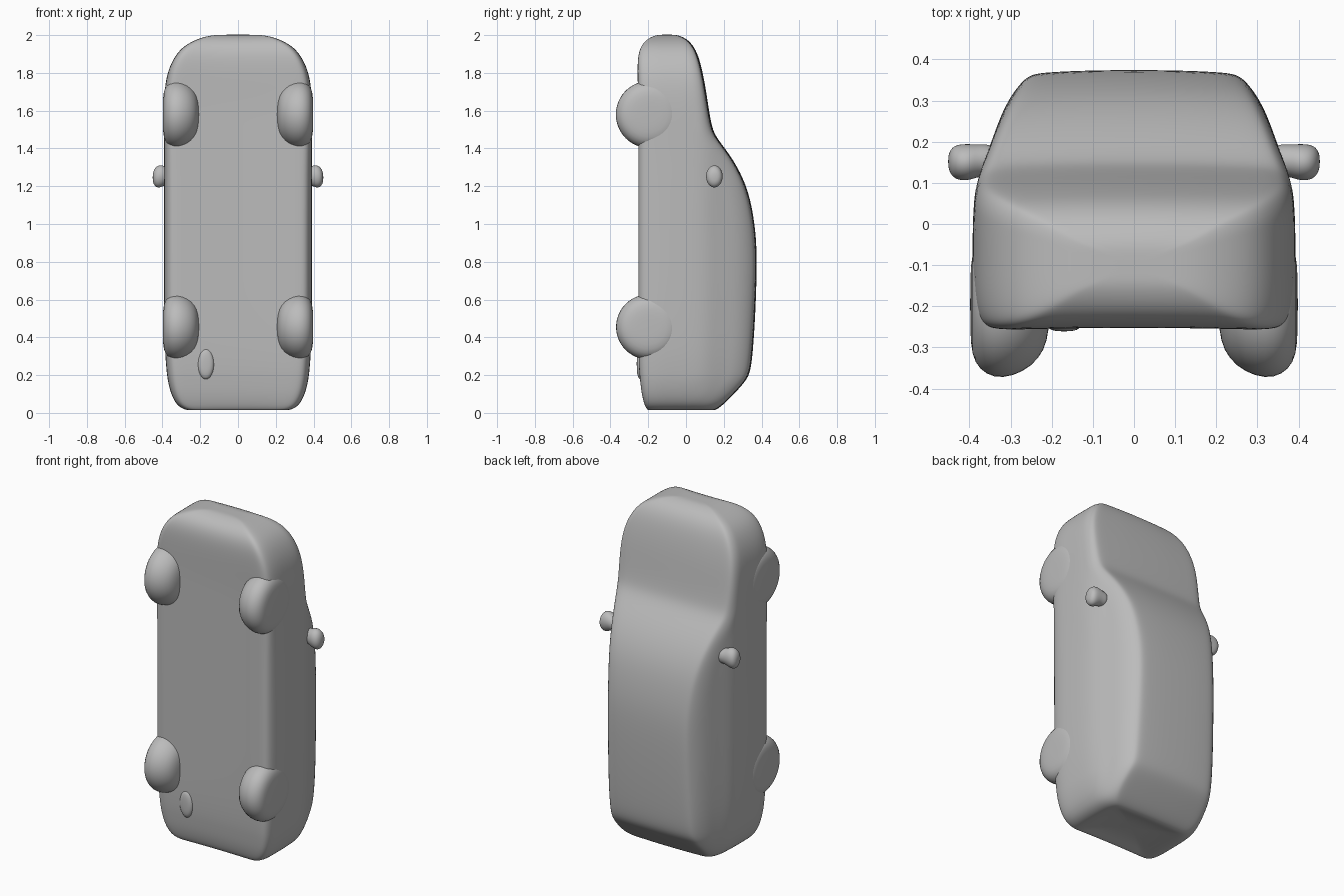
import bpy, bmesh, math
from mathutils import Vector

cube = bpy.data.objects.get("Cube")
if cube:
    bpy.data.objects.remove(cube, do_unlink=True)

grey = bpy.data.materials.new("clay_grey")
grey.use_nodes = True
colour = (0.5, 0.5, 0.5, 1)
grey.diffuse_color = colour
grey.node_tree.nodes["Principled BSDF"].inputs["Base Color"].default_value = colour


def loft(name, rings, levels=1):
    """Skin closed rings of points, cap the ends and smooth the result."""
    bm = bmesh.new()
    loops = [[bm.verts.new(p) for p in ring] for ring in rings]
    n = len(rings[0])
    for a, b in zip(loops, loops[1:]):
        for i in range(n):
            j = (i + 1) % n
            bm.faces.new((a[i], a[j], b[j], b[i]))
    bm.faces.new(loops[0])
    bm.faces.new(loops[-1])
    bmesh.ops.recalc_face_normals(bm, faces=bm.faces)
    for f in bm.faces:
        f.smooth = True
    me = bpy.data.meshes.new(name)
    bm.to_mesh(me)
    bm.free()
    me.materials.append(grey)
    ob = bpy.data.objects.new(name, me)
    bpy.context.collection.objects.link(ob)
    if levels:
        sub = ob.modifiers.new("smooth", 'SUBSURF')
        sub.levels = sub.render_levels = levels
    return ob


def lerp_table(table, v):
    for (a, fa), (b, fb) in zip(table, table[1:]):
        if v <= b:
            return fa + (fb - fa) * max(0, (v - a) / (b - a))
    return table[-1][1]


# Body: stations from tail to nose (height, underside y, top y, half width)
stations = [
    (0.012, -0.19, 0.13, 0.24), (0.015, -0.205, 0.155, 0.28),
    (0.04, -0.22, 0.19, 0.325), (0.10, -0.235, 0.25, 0.355),
    (0.17, -0.243, 0.315, 0.372), (0.22, -0.248, 0.338, 0.378),
    (0.32, -0.252, 0.35, 0.387), (0.5, -0.253, 0.362, 0.391),
    (0.7, -0.253, 0.37, 0.392), (0.87, -0.253, 0.371, 0.392),
    (1.0, -0.253, 0.36, 0.392), (1.13, -0.253, 0.337, 0.392),
    (1.23, -0.253, 0.304, 0.392), (1.32, -0.253, 0.258, 0.392),
    (1.40, -0.253, 0.203, 0.392), (1.47, -0.253, 0.148, 0.392),
    (1.53, -0.253, 0.13, 0.392), (1.62, -0.253, 0.115, 0.392),
    (1.72, -0.255, 0.10, 0.388), (1.81, -0.257, 0.083, 0.372),
    (1.89, -0.255, 0.062, 0.335), (1.945, -0.238, 0.035, 0.285),
    (1.98, -0.205, 0.0, 0.215), (1.998, -0.165, -0.04, 0.15)]
# Width of the sides against y: flat doors, belt line, leaning cabin
lean = [(-0.3, 0.97), (-0.15, 1.0), (0.0, 1.0), (0.09, 0.985), (0.13, 0.955),
        (0.18, 0.90), (0.25, 0.84), (0.31, 0.775), (0.36, 0.70), (0.4, 0.67)]
# Rounded corners: fraction of height against width factor
corner = [(0, 0.90), (0.025, 0.955), (0.07, 0.985), (0.16, 1), (0.3, 1),
          (0.45, 1), (0.58, 1), (0.68, 1), (0.77, 1), (0.85, 1),
          (0.92, 0.985), (0.97, 0.955), (0.993, 0.90)]


def section(z, yb, yt, w):
    half = [(w * 0.35, yb + 0.004), (w * 0.75, yb)]
    for f, k in corner:
        y = yb + (yt - yb) * f
        half.append((w * k * lerp_table(lean, y), y))
    xt = half[-1][0]
    half += [(xt * 0.75, yt), (xt * 0.35, yt + 0.004)]
    pts = half + [(-x, y) for x, y in reversed(half)]
    return [(x, y, z) for x, y in pts]


rings = [section(*s) for s in stations]


def shrink(ring, k, dz):
    c = sum((Vector(p) for p in ring), Vector()) / len(ring)
    return [c + (Vector(p) - c) * k + Vector((0, 0, dz)) for p in ring]


# Small inner rings close both ends; the tail panel is slightly hollow
rings = ([shrink(rings[0], 0.3, 0.022), shrink(rings[0], 0.7, 0.015)] + rings
         + [shrink(rings[-1], 0.6, 0.004), shrink(rings[-1], 0.2, 0.004)])
loft("car_body", rings, 2)

# Wheels: soft turned tyres
tyre = [(0.205, 0.03), (0.21, 0.09), (0.23, 0.135), (0.27, 0.168),
        (0.32, 0.184), (0.36, 0.174), (0.388, 0.145), (0.397, 0.10),
        (0.398, 0.03)]
for end, z, y, k in (("front", 1.58, -0.194, 1.0), ("rear", 0.455, -0.198, 0.97)):
    for side, s in (("left", 1), ("right", -1)):
        rings = [[(s * x, y + k * r * math.cos(a), z + k * r * math.sin(a))
                  for a in (i * math.tau / 24 for i in range(24))]
                 for x, r in tyre]
        loft(f"{end}_{side}_wheel", rings, 1)

# Door mirrors: stalk swelling to a rounded housing (x, y, z, ry, rz)
mirror = [(0.33, 0.155, 1.25, 0.04, 0.045), (0.375, 0.155, 1.255, 0.04, 0.045),
          (0.40, 0.15, 1.255, 0.046, 0.06), (0.425, 0.15, 1.25, 0.046, 0.062),
          (0.443, 0.151, 1.248, 0.037, 0.047), (0.452, 0.152, 1.246, 0.016, 0.02)]
for side, s in (("left", 1), ("right", -1)):
    rings = [[(s * x, y + ry * math.cos(a), z + rz * math.sin(a))
              for a in (i * math.tau / 12 for i in range(12))]
             for x, y, z, ry, rz in mirror]
    loft(f"{side}_mirror", rings, 2)

# Exhaust box: low bulge under the tail
rings = [[(-0.17 + 0.045 * r * math.cos(a), y, 0.26 + 0.085 * r * math.sin(a))
          for a in (i * math.tau / 16 for i in range(16))]
         for y, r in ((-0.22, 1.1), (-0.248, 1.0), (-0.258, 0.75), (-0.261, 0.3))]
loft("exhaust_box", rings, 1)
